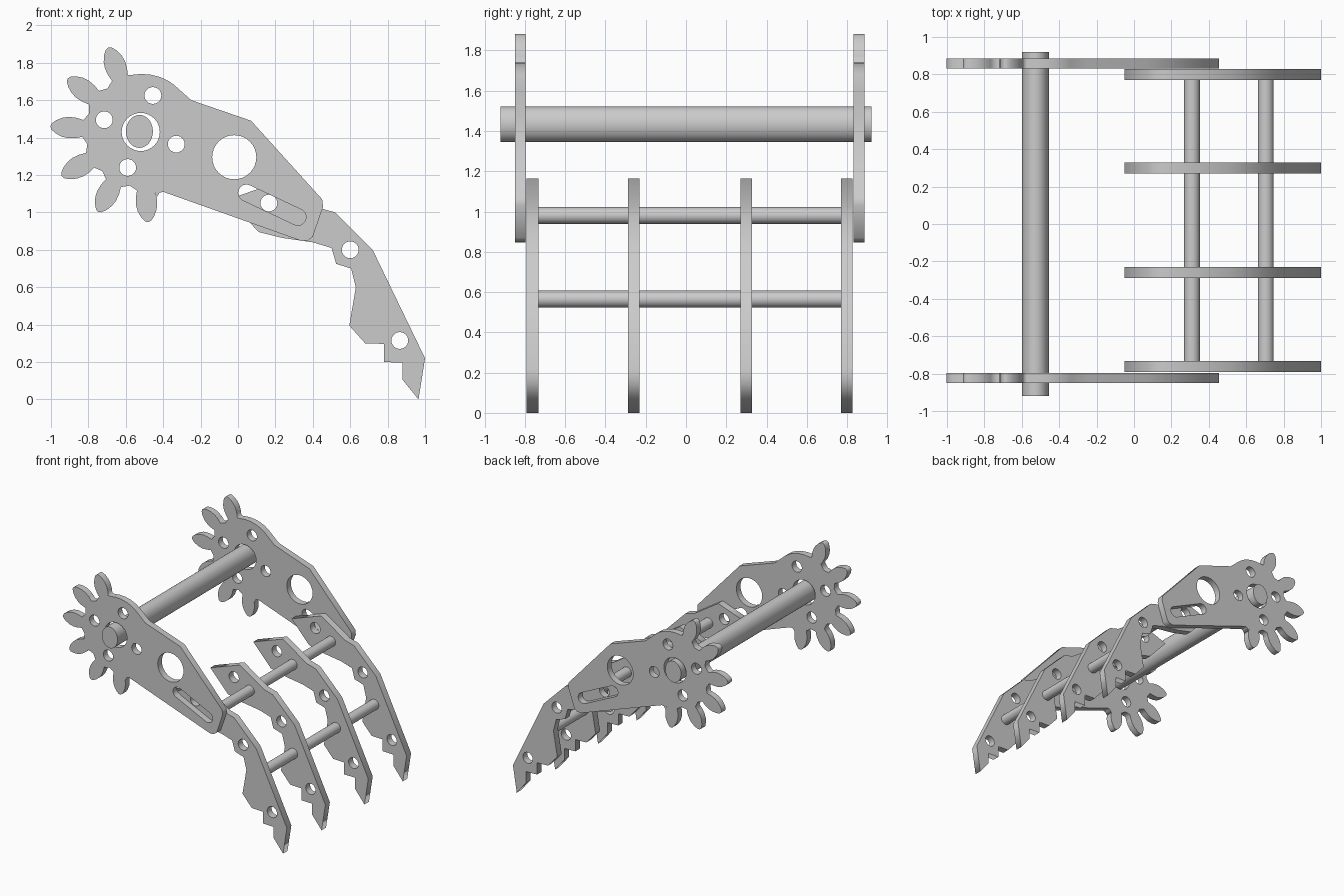
import bpy
from math import sin, cos, pi, radians

if "Cube" in bpy.data.objects:
    bpy.data.objects.remove(bpy.data.objects["Cube"])


def ring(cx, cz, r, n=32):
    return [(cx + r * cos(2 * pi * i / n), cz + r * sin(2 * pi * i / n)) for i in range(n)]


def slot(ax, az, bx, bz, r, start, n=12):
    # rounded slot: half circle at a, half circle at b
    pts = []
    for cx, cz, a0 in ((ax, az, start), (bx, bz, start + pi)):
        pts += [(cx + r * cos(a0 + pi * i / n), cz + r * sin(a0 + pi * i / n)) for i in range(n + 1)]
    return pts


def plate(name, loops, y0, y1):
    # filled flat profile with holes, extruded along y
    cu = bpy.data.curves.new(name, 'CURVE')
    cu.dimensions = '2D'
    cu.fill_mode = 'BOTH'
    cu.extrude = (y1 - y0) / 2
    for loop in loops:
        sp = cu.splines.new('POLY')
        sp.points.add(len(loop) - 1)
        for p, (x, z) in zip(sp.points, loop):
            p.co = (x, z, 0, 1)
        sp.use_cyclic_u = True
    ob = bpy.data.objects.new(name, cu)
    bpy.context.collection.objects.link(ob)
    ob.location.y = (y0 + y1) / 2
    ob.rotation_euler.x = pi / 2
    bpy.ops.object.select_all(action='DESELECT')
    ob.select_set(True)
    bpy.context.view_layer.objects.active = ob
    bpy.ops.object.convert(target='MESH')
    return bpy.context.object


def rod(name, x, z, rx, rz, y0, y1):
    bpy.ops.mesh.primitive_cylinder_add(vertices=32, radius=1, depth=y1 - y0,
                                        location=(x, (y0 + y1) / 2, z), rotation=(pi / 2, 0, 0))
    ob = bpy.context.object
    ob.name = name
    ob.scale = (rx, rz, 1)
    bpy.ops.object.shade_smooth_by_angle(angle=radians(30))


# Geared arm outline: six leaf-shaped teeth, then the tapering body
GX, GZ = -0.52, 1.43
half = [(0.31, 0.045), (0.345, 0.054), (0.385, 0.057), (0.42, 0.051), (0.455, 0.035), (0.478, 0.016)]
tooth = [(r, -w) for r, w in half] + [(0.484, 0)] + half[::-1]
step = radians(360 / 11)
arm = []
for k in range(6):
    a = radians(111) + k * step
    arm += [(GX + r * cos(a) - w * sin(a), GZ + r * sin(a) + w * cos(a)) for r, w in tooth]
    if k < 5:
        b = a + step / 2
        arm.append((GX + 0.293 * cos(b), GZ + 0.293 * sin(b)))
arm += [(-0.435, 1.08), (-0.42, 1.105), (-0.40, 1.11), (0.34, 0.847), (0.375, 0.85), (0.40, 0.87),
        (0.455, 1.03), (0.45, 1.07), (0.07, 1.49), (-0.25, 1.60), (-0.34, 1.68), (-0.375, 1.705),
        (-0.42, 1.725), (-0.47, 1.737), (-0.52, 1.74), (-0.57, 1.735)]
arm_holes = [ring(GX, GZ, 0.102), ring(-0.02, 1.295, 0.118), slot(0.045, 1.105, 0.32, 0.975, 0.044, radians(64.5))]
arm_holes += [ring(x, z, 0.045, 24) for x, z in
              ((-0.455, 1.625), (-0.715, 1.495), (-0.33, 1.365), (-0.59, 1.24))]
plate("front_gear_arm", [arm] + arm_holes, -0.85, -0.796)
plate("back_gear_arm", [arm] + arm_holes, 0.832, 0.886)

# Claw fingers with stepped inner edge
finger = [(-0.05, 1.07), (0.11, 0.895), (0.24, 0.863), (0.40, 0.84), (0.50, 0.81), (0.525, 0.725),
          (0.605, 0.70), (0.63, 0.60), (0.595, 0.395), (0.68, 0.30), (0.78, 0.297), (0.78, 0.20),
          (0.88, 0.197), (0.88, 0.105), (0.965, 0), (1.0, 0.22), (0.72, 0.80), (0.52, 1.0),
          (0.44, 1.022), (0.22, 1.165)]
finger_holes = [ring(x, z, 0.045, 24) for x, z in ((0.165, 1.05), (0.60, 0.80), (0.865, 0.315))]
for i, y in enumerate((-0.762, -0.26, 0.299, 0.799)):
    plate(f"claw_finger_{i + 1}", [finger] + finger_holes, y - 0.029, y + 0.029)

# Main axle (oval) and the two cross rods
rod("main_axle", -0.527, 1.433, 0.072, 0.088, -0.92, 0.92)
rod("upper_cross_rod", 0.31, 0.98, 0.042, 0.042, -0.765, 0.80)
rod("lower_cross_rod", 0.705, 0.565, 0.042, 0.042, -0.765, 0.80)
